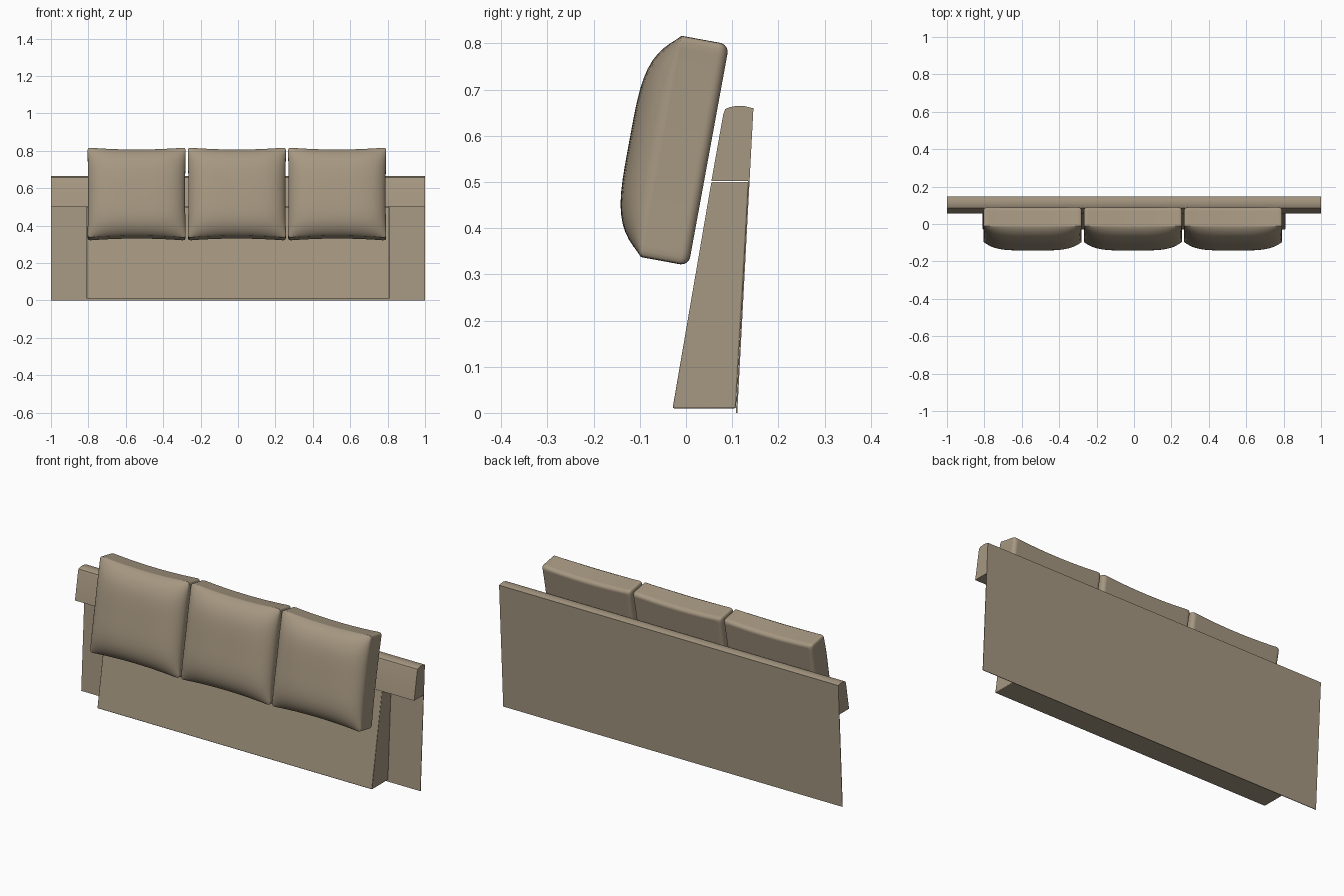
import bpy, bmesh, math

if "Cube" in bpy.data.objects:
    bpy.data.objects.remove(bpy.data.objects["Cube"])

fabric = bpy.data.materials.new("tan fabric")
fabric.diffuse_color = (0.38, 0.31, 0.22, 1)
fabric.use_nodes = True
fabric.node_tree.nodes["Principled BSDF"].inputs["Base Color"].default_value = fabric.diffuse_color


def finish(bm, name, bevel=0.0, angle=35):
    bmesh.ops.recalc_face_normals(bm, faces=bm.faces[:])
    me = bpy.data.meshes.new(name)
    bm.to_mesh(me)
    bm.free()
    me.materials.append(fabric)
    ob = bpy.data.objects.new(name, me)
    bpy.context.collection.objects.link(ob)
    if bevel:
        m = ob.modifiers.new("soft edges", 'BEVEL')
        m.width = bevel
        m.segments = 2
        m.limit_method = 'ANGLE'
    bpy.ops.object.select_all(action='DESELECT')
    ob.select_set(True)
    bpy.context.view_layer.objects.active = ob
    bpy.ops.object.shade_smooth_by_angle(angle=math.radians(angle))
    return ob


def extrude_x(name, profile, half, bevel=0.0):
    """Extrude a (y, z) profile from -half to half along x."""
    bm = bmesh.new()
    a = [bm.verts.new((-half, y, z)) for y, z in profile]
    b = [bm.verts.new((half, y, z)) for y, z in profile]
    bm.faces.new(a)
    bm.faces.new(b[::-1])
    n = len(profile)
    for i in range(n):
        j = (i + 1) % n
        bm.faces.new((a[i], b[i], b[j], a[j]))
    return finish(bm, name, bevel)


# Wedge-shaped lower back, wider top rail and thin rear panel
extrude_x("lower_back", [(-0.029, 0.01), (0.108, 0.01), (0.135, 0.5), (0.055, 0.5)], 0.81, 0.003)
extrude_x("top_rail", [(0.055, 0.502), (0.135, 0.502), (0.143, 0.66), (0.128, 0.664),
                       (0.110, 0.665), (0.095, 0.662), (0.085, 0.658), (0.081, 0.648)], 1.0)
extrude_x("rear_panel", [(0.108, 0.0), (0.111, 0.0), (0.146, 0.66), (0.143, 0.66)], 1.0)


# Tilted cushions: boxed back part with a puffed front
TILT = math.radians(10.4)
HALF_W, HALF_H, DEPTH, PUFF, ROUND = 0.263, 0.245, 0.105, 0.07, 0.02


def cushion(name, cx):
    bm = bmesh.new()
    bmesh.ops.create_cube(bm, size=2)
    bmesh.ops.subdivide_edges(bm, edges=bm.edges[:], cuts=25, use_grid_fill=True)
    for vert in bm.verts:
        # denser spacing near the edges
        u, w, v = (math.sin(math.pi / 2 * max(-1, min(1, c))) for c in vert.co)
        d = (w + 1) / 2 * DEPTH
        # rounded back edge
        k = max(0.0, (d - (DEPTH - ROUND)) / ROUND)
        inset = ROUND * (1 - math.sqrt(max(0.0, 1 - k * k)))
        a, b, r = HALF_W - inset, HALF_H - inset, 0.016
        x, h = u * a, v * b
        # rounded corners
        dx, dh = abs(x) - (a - r), abs(h) - (b - r)
        if dx > 0 and dh > 0:
            s = max(dx, dh) / math.hypot(dx, dh)
            x = math.copysign(a - r + dx * s, x)
            h = math.copysign(b - r + dh * s, h)
        # edges pulled in between the corners
        h *= 1 - 0.045 * (1 - u * u) * abs(v) ** 3
        x *= 1 - 0.015 * (1 - v * v) * abs(u) ** 3
        n = -d
        if vert.co.y < -0.9999:
            n = PUFF * max(0, 1 - u ** 4) ** 0.6 * max(0, 1 - v ** 4) ** 0.8
        h += HALF_H
        vert.co = (cx + x,
                   -0.098 + h * math.sin(TILT) - n * math.cos(TILT),
                   0.336 + h * math.cos(TILT) + n * math.sin(TILT))
    finish(bm, name, angle=50)


for name, cx in (("left_cushion", -0.542), ("middle_cushion", -0.006), ("right_cushion", 0.53)):
    cushion(name, cx)
